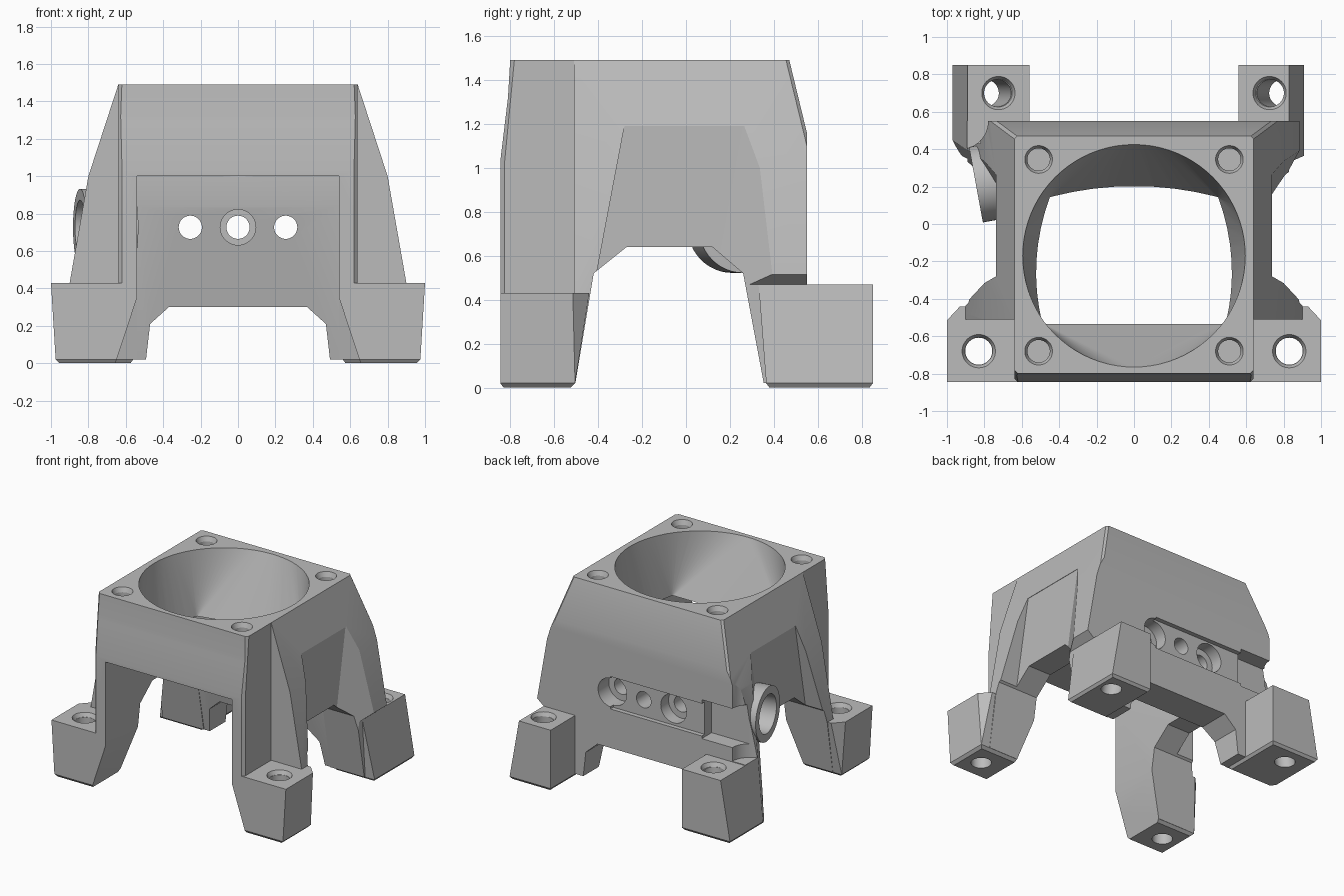
import bpy, bmesh, math
from mathutils import Vector, Matrix

if "Cube" in bpy.data.objects:
    bpy.data.objects.remove(bpy.data.objects["Cube"])

grey = bpy.data.materials.new("plain grey")
grey.use_nodes = True
COLOUR = (0.5, 0.5, 0.5, 1)
grey.diffuse_color = COLOUR
grey.node_tree.nodes["Principled BSDF"].inputs["Base Color"].default_value = COLOUR


def finish(bm, name):
    bmesh.ops.recalc_face_normals(bm, faces=bm.faces)
    mesh = bpy.data.meshes.new(name)
    bm.to_mesh(mesh)
    bm.free()
    mesh.materials.append(grey)
    obj = bpy.data.objects.new(name, mesh)
    bpy.context.collection.objects.link(obj)
    return obj


def hull(points):
    bm = bmesh.new()
    for p in points:
        bm.verts.new(p)
    bmesh.ops.convex_hull(bm, input=bm.verts)
    loose = [v for v in bm.verts if not v.link_faces]
    bmesh.ops.delete(bm, geom=loose, context='VERTS')
    return finish(bm, "hull")


def tiers(rows):
    """Tapered block from rows of z, x range and y range."""
    return hull([(x, y, z) for z, x0, x1, y0, y1 in rows for x in (x0, x1) for y in (y0, y1)])


def box(x0, x1, y0, y1, z0, z1):
    return tiers([(z0, x0, x1, y0, y1), (z1, x0, x1, y0, y1)])


def prism(profile, axis, a, b, name="prism"):
    """Extrude a (y, z) profile along x, or an (x, z) profile along y."""
    place = (lambda u, z, t: (t, u, z)) if axis == 'X' else (lambda u, z, t: (u, t, z))
    bm = bmesh.new()
    ends = [[bm.verts.new(place(u, z, t)) for u, z in profile] for t in (a, b)]
    bm.faces.new(ends[0])
    bm.faces.new(ends[1])
    n = len(profile)
    for i in range(n):
        j = (i + 1) % n
        bm.faces.new((ends[0][i], ends[0][j], ends[1][j], ends[1][i]))
    return finish(bm, name)


def rod(a, b, r1, r2=None):
    a, b = Vector(a), Vector(b)
    d = b - a
    bm = bmesh.new()
    m = Matrix.Translation((a + b) / 2) @ d.to_track_quat('Z', 'Y').to_matrix().to_4x4()
    bmesh.ops.create_cone(bm, cap_ends=True, segments=48, radius1=r1,
                          radius2=r1 if r2 is None else r2, depth=d.length, matrix=m)
    return finish(bm, "rod")


def combine(target, tool, op='DIFFERENCE'):
    mod = target.modifiers.new("combine", 'BOOLEAN')
    mod.operation, mod.solver, mod.object = op, 'EXACT', tool
    bpy.context.view_layer.update()
    bpy.context.view_layer.objects.active = target
    bpy.ops.object.modifier_apply(modifier=mod.name)
    bpy.data.objects.remove(tool)


# Outer shell: side profile crossed with front profile
body = prism([(-.80, 1.49), (-.81, 1.32), (-.845, 1.03), (-.845, .02),
              (.55, .02), (.55, 1.16), (.47, 1.49)], 'X', -1.1, 1.1, "fan_duct_bracket")
half = [(.64, 1.49), (.80, 1.0), (.90, .43), (.90, -.1)]
combine(body, prism(half + [(-x, z) for x, z in reversed(half)], 'Y', -1, 1), 'INTERSECT')

# Narrow chamfers on the rear corners
for s in (-1, 1):
    bm = bmesh.new()
    bm.from_mesh(body.data)
    cut = bmesh.ops.bisect_plane(bm, geom=bm.verts[:] + bm.edges[:] + bm.faces[:],
                                 plane_co=(s * .64, .455, 1.49), plane_no=(s, 1, .57), clear_outer=True)
    rim = [e for e in cut["geom_cut"] if isinstance(e, bmesh.types.BMEdge)]
    bmesh.ops.holes_fill(bm, edges=rim)
    bmesh.ops.recalc_face_normals(bm, faces=bm.faces)
    bm.to_mesh(body.data)
    bm.free()

# Feet, with the shell undercut above the rear ones
for s in (-1, 1):
    out = .06 if s < 0 else 0

    def side(z, x0, x1, y0, y1):
        return (z, s * x0, s * x1, y0, y1)
    combine(body, prism([(s * x, z) for x, z in ((.89 + out, .52), (.83 + out, .47), (.83 + out, -.1),
                                                 (1.2, -.1), (1.2, .52))], 'Y', .2, .7))
    combine(body, tiers([side(0, .60, .955, -.83, -.525), side(.02, .60, .975, -.845, -.505),
                         side(.43, .60, 1.0, -.845, -.515), side(.43, .60, .93, -.6, -.44)]), 'UNION')
    combine(body, tiers([side(0, .575, .895 + out, .38, .835), side(.02, .56, .91 + out, .365, .85),
                         side(.47, .56, .83 + out, .33, .85)]), 'UNION')

# Recessed side arches, screwdriver clearance and chamfered front corners
for s in (-1, 1):
    front_edge = [(-.515, -.05), (-.28, 1.19)]
    outer = front_edge + [(.725, 1.19), (.503, -.05)]
    inner = front_edge + [(.26, 1.19), (.037, -.05)]
    combine(body, hull([(s * 1.01, y, z) for y, z in outer] + [(s * .735, y, z) for y, z in inner]))
    combine(body, box(*sorted((s * .64, s * 1.2)), -1, -.51, .43, 2))
    for low, high in (((.43, -.845), (1.03, -.845)), ((1.03, -.845), (1.5, -.80))):
        combine(body, hull([(s * (.62 + dx), y + dy, z) for z, y in (low, high)
                            for dx, dy in ((-.02, -.02), (.04, .04), (.04, -.02))]))

# Lower opening through both sides
combine(body, prism([(-.515, -.05), (-.42, .52), (-.27, .64), (.12, .64), (.26, .52), (.367, -.05)],
                    'X', -1.2, 1.2))

# Duct from round inlet to barrel-sided outlet
ring = [(.595 * math.cos(i * math.tau / 80), -.17 + .595 * math.sin(i * math.tau / 80), 1.49)
        for i in range(80)]
outlet = []
for s in (-1, 1):
    for i in range(9):
        t = i / 8
        outlet.append((s * (.49 - .04 * t + .2 * t * (1 - t)), -.53 + .67 * t, .99))
outlet += [(x * .11, .14 + .058 * (1 - (x * .11 / .45) ** 2), .99) for x in range(-3, 4)]
combine(body, hull(ring + [(x, y, 1.52) for x, y, z in ring] + outlet))

# Front opening and the cavity under the duct
combine(body, prism([(-.95, 1.0), (.2, 1.0), (.2, .84), (.372, -.05), (-.95, -.05)], 'X', -.54, .54))

# Gap between the rear legs
gap = [(.50, -.05), (.47, .21), (.37, .30)]
combine(body, prism(gap + [(-x, z) for x, z in reversed(gap)], 'Y', .1, .7))

# Slanted inner sides of the front feet
for s in (-1, 1):
    combine(body, prism([(s * .53, .38), (s * .53, -.05), (s * .672, -.05)], 'Y', -.9, -.35))

# Cable ring on the right side, with a scoop above the foot behind it
combine(body, rod((-.93, .55, .475), (-.93, .55, 1.1), .15))
face = Vector((-.845, .21, .727))
inward = Vector((.98, .18, 0)).normalized()
combine(body, rod(face, face + inward * .28, .205), 'UNION')
combine(body, rod(face - inward * .05, face + inward * .24, .145))

# Rear sensor recess and cable notch
combine(body, box(-.56, .26, .515, .7, .60, .85))
combine(body, box(-1.0, -.52, .43, .7, .58, .88))

# Rear wall screw holes
for x in (-.255, 0, .255):
    combine(body, rod((x, .05, .727), (x, .7, .727), .062))
    if x:
        combine(body, rod((x, .42, .727), (x, .7, .727), .11))
    else:
        combine(body, rod((x, .0, .727), (x, .28, .727), .095))

# Mounting holes in the top and the feet; the rear foot holes lean outward
for s in (-1, 1):
    for y in (.345, -.68):
        combine(body, rod((s * .51, y, 1.30), (s * .51, y, 1.6), .06))
        combine(body, rod((s * .51, y, 1.455), (s * .51, y, 1.5), .06, .078))
    for x, y, top, lean in ((.83, -.68, .43, 0), (.725, .70, .47, .15)):
        def at(z):
            return (s * (x + lean * (top - z)), y, z)
        combine(body, rod((s * x, y, top - .03), (s * x, y, top + .01), .074, .094))
        combine(body, rod(at(-.1), at(top + .05), .072))

# Smooth the round surfaces and keep the edges crisp
bpy.ops.object.select_all(action='DESELECT')
body.select_set(True)
bpy.context.view_layer.objects.active = body
bpy.ops.object.shade_smooth_by_angle(angle=math.radians(20))
